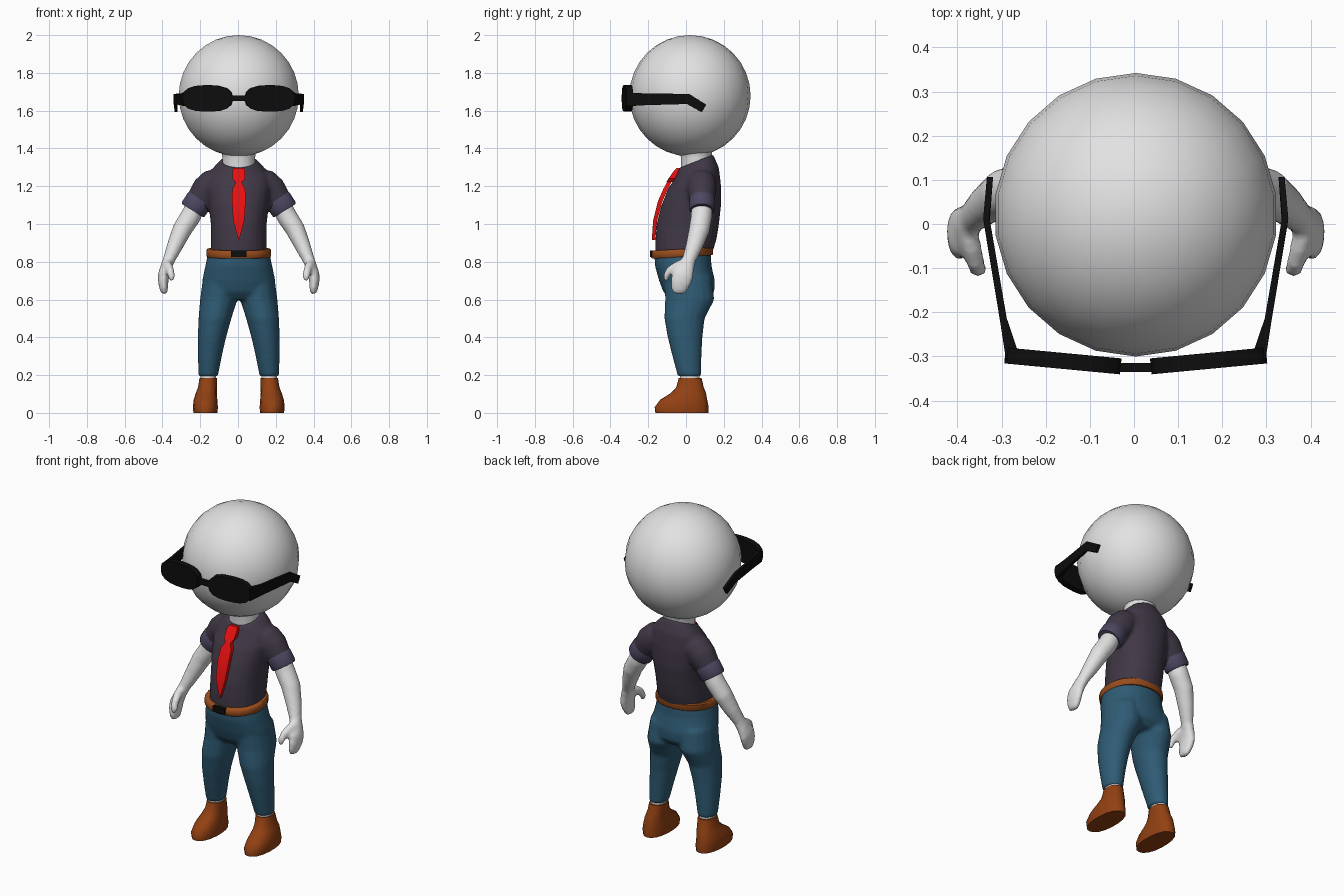
import bpy, bmesh, math
from mathutils import Vector

CX = 0.004                       # the figure sits a hair right of centre
Y, Z = Vector((0, 1, 0)), Vector((0, 0, 1))


def material(name, rgb):
    m = bpy.data.materials.new(name)
    m.diffuse_color = (*rgb, 1)
    return m


SKIN = material("pale_grey", (0.76, 0.76, 0.76))
SHIRT = material("dark_plum", (0.052, 0.040, 0.062))
CUFF = material("muted_purple", (0.075, 0.062, 0.12))
PANTS = material("denim_blue", (0.028, 0.105, 0.175))
LEATHER = material("belt_brown", (0.32, 0.075, 0.012))
SHOE = material("shoe_brown", (0.29, 0.052, 0.006))
RED = material("tie_red", (0.8, 0.005, 0.005))
BLACK = material("black", (0.004, 0.004, 0.004))


def add_loft(bm, sections, side=1, n=16, ref=None, power=2.0):
    """Skin closed rings through sections (x, y, z, a, b[, slope]).
    ref None: horizontal rings, slope = dz/dy; otherwise rings square to the path."""
    rings = []
    pts = [Vector(s[:3]) for s in sections]
    grow = math.sqrt(2) if n == 4 else 1
    for k, s in enumerate(sections):
        if ref is None:
            u, v = Vector((1, 0, 0)), Vector((0, 1, s[5] if len(s) > 5 else 0))
        else:
            t = (pts[min(k + 1, len(pts) - 1)] - pts[max(k - 1, 0)]).normalized()
            u = ref.cross(t).normalized()
            v = t.cross(u)
        ring = []
        for i in range(n):
            ang = 2 * math.pi * (i + 0.5) / n
            c, d = math.cos(ang), math.sin(ang)
            r = grow / (abs(c) ** power + abs(d) ** power) ** (1 / power)
            p = pts[k] + u * (c * r * s[3]) + v * (d * r * s[4])
            ring.append(bm.verts.new((p.x * side, p.y, p.z)))
        rings.append(ring)
    for lo, hi in zip(rings, rings[1:]):
        for i in range(n):
            j = (i + 1) % n
            bm.faces.new((lo[i], lo[j], hi[j], hi[i]))
    bm.faces.new(rings[0])
    bm.faces.new(rings[-1])


def part(name, mat, lofts, blend=0, angle=45):
    """lofts: list of (sections, mirrored, options). blend: fuse the lofts smoothly."""
    bm = bmesh.new()
    for sections, mirrored, opts in lofts:
        for side in ((1, -1) if mirrored else (1,)):
            add_loft(bm, sections, side, **opts)
    bmesh.ops.recalc_face_normals(bm, faces=bm.faces)
    me = bpy.data.meshes.new(name)
    bm.to_mesh(me)
    bm.free()
    me.materials.append(mat)
    for p in me.polygons:
        p.use_smooth = True
    me.set_sharp_from_angle(angle=math.radians(angle))
    ob = bpy.data.objects.new(name, me)
    ob.location.x = CX
    bpy.context.collection.objects.link(ob)
    if blend:
        rm = ob.modifiers.new("fuse", 'REMESH')
        rm.mode, rm.voxel_size, rm.use_smooth_shade = 'VOXEL', 0.011, True
        sm = ob.modifiers.new("relax", 'SMOOTH')
        sm.factor, sm.iterations = 0.5, blend
    return ob


# Head
bpy.ops.mesh.primitive_uv_sphere_add(segments=22, ring_count=16, radius=0.321,
                                     location=(CX, 0.021, 1.679))
head = bpy.context.object
head.name = "head"
head.data.materials.append(SKIN)
bpy.ops.object.shade_smooth()

# Neck
part("neck", SKIN, [([(0, 0.055, 1.26, 0.09, 0.085), (0, 0.055, 1.35, 0.088, 0.083),
                      (0, 0.052, 1.385, 0.093, 0.088), (0, 0.045, 1.42, 0.12, 0.12)],
                     False, {})])

# Shirt: torso and short sleeves fused
torso = [(0, -0.010, 0.845, 0.148, 0.152, 0.06), (0, 0.000, 0.92, 0.147, 0.162),
         (0, 0.010, 1.00, 0.148, 0.165), (0, 0.028, 1.10, 0.160, 0.158),
         (0, 0.045, 1.20, 0.170, 0.140, 0.1), (0, 0.057, 1.27, 0.155, 0.117, 0.25),
         (0, 0.054, 1.305, 0.125, 0.102, 0.35), (0, 0.052, 1.332, 0.096, 0.092, 0.4)]
sleeve = [(0.09, 0.075, 1.235, 0.06, 0.07), (0.135, 0.08, 1.215, 0.08, 0.08),
          (0.17, 0.085, 1.18, 0.082, 0.078), (0.205, 0.085, 1.13, 0.072, 0.068),
          (0.23, 0.085, 1.09, 0.066, 0.062)]
part("shirt", SHIRT, [(torso, False, {"n": 24, "power": 2.2}),
                      (sleeve, True, {"ref": Y})], blend=5)

# Rolled sleeve cuffs
part("sleeve_cuffs", CUFF, [([(0.203, 0.085, 1.135, 0.070, 0.066),
                              (0.208, 0.085, 1.127, 0.074, 0.069),
                              (0.240, 0.084, 1.079, 0.073, 0.068),
                              (0.245, 0.084, 1.071, 0.068, 0.063)],
                             True, {"ref": Y})])

# Arms with mitten hands and thumbs
arm = [(0.215, 0.085, 1.12, 0.050, 0.055), (0.255, 0.082, 1.04, 0.055, 0.057),
       (0.300, 0.070, 0.97, 0.052, 0.055), (0.340, 0.042, 0.88, 0.042, 0.045),
       (0.370, 0.015, 0.81, 0.032, 0.036), (0.386, 0.000, 0.77, 0.030, 0.045),
       (0.398, -0.018, 0.73, 0.030, 0.058), (0.400, -0.028, 0.69, 0.027, 0.054),
       (0.396, -0.038, 0.65, 0.021, 0.043), (0.393, -0.040, 0.63, 0.012, 0.028)]
thumb = [(0.386, 0.00, 0.795, 0.025, 0.025), (0.373, -0.05, 0.778, 0.024, 0.024),
         (0.363, -0.085, 0.755, 0.022, 0.022), (0.357, -0.104, 0.725, 0.019, 0.019),
         (0.354, -0.108, 0.700, 0.012, 0.012)]
part("arms", SKIN, [(arm, True, {"ref": Y}), (thumb, True, {"ref": Y, "n": 10})], blend=2)

# Trousers: hips and legs fused
hips = [(0, -0.018, 0.85, 0.163, 0.150), (0, -0.015, 0.78, 0.177, 0.150),
        (0, 0.005, 0.70, 0.194, 0.148), (0, 0.015, 0.64, 0.190, 0.135),
        (0, 0.015, 0.60, 0.120, 0.10)]
leg = [(0.100, 0.010, 0.72, 0.090, 0.125), (0.106, 0.020, 0.60, 0.100, 0.132),
       (0.126, -0.008, 0.50, 0.088, 0.108), (0.142, -0.005, 0.40, 0.076, 0.093),
       (0.153, 0.005, 0.30, 0.064, 0.078), (0.162, 0.018, 0.193, 0.052, 0.062)]
part("trousers", PANTS, [(hips, False, {"n": 24, "power": 2.2}), (leg, True, {})], blend=5)

# Belt and buckle
part("belt", LEATHER, [([(0, -0.020, 0.826, 0.167, 0.160, 0.06),
                         (0, -0.020, 0.832, 0.172, 0.165, 0.06),
                         (0, -0.020, 0.862, 0.172, 0.165, 0.06),
                         (0, -0.020, 0.868, 0.166, 0.159, 0.06)],
                        False, {"n": 24, "power": 2.2})])
part("buckle", BLACK, [([(0, -0.178, 0.825, 0.040, 0.012),
                         (0, -0.178, 0.860, 0.040, 0.012)], False, {"n": 4})])

# Ankles and shoes
part("ankles", SKIN, [([(0.162, 0.020, 0.16, 0.042, 0.053),
                        (0.162, 0.020, 0.215, 0.042, 0.053)], True, {})])
shoe = [(0.176, -0.022, 0.0, 0.064, 0.140), (0.177, -0.023, 0.03, 0.067, 0.143),
        (0.176, -0.012, 0.07, 0.063, 0.124), (0.172, 0.013, 0.105, 0.056, 0.093),
        (0.166, 0.021, 0.135, 0.050, 0.073), (0.162, 0.022, 0.185, 0.046, 0.060)]
part("shoes", SHOE, [(shoe, True, {"n": 18, "power": 2.3})])

# Tie: knot and blade follow the chest
knot = [(0, -0.088, 1.222, 0.020, 0.016), (0, -0.075, 1.240, 0.033, 0.018),
        (0, -0.045, 1.283, 0.033, 0.018), (0, -0.036, 1.296, 0.026, 0.014)]
blade = [(0, -0.172, 0.915, 0.002, 0.009), (0, -0.163, 1.02, 0.030, 0.011),
         (0, -0.137, 1.12, 0.036, 0.012), (0, -0.108, 1.185, 0.034, 0.012),
         (0, -0.086, 1.228, 0.012, 0.012)]
part("tie", RED, [(knot, False, {"n": 4}), (blade, False, {"n": 4})], angle=30)

# Sunglasses: thick lenses, bridge and bent temples
lens = [(0.1633, -0.292, 1.665, 0.132, 0.070), (0.1667, -0.328, 1.665, 0.132, 0.070)]
bridge = [(-0.04, -0.325, 1.665, 0.010, 0.015), (0.04, -0.325, 1.665, 0.010, 0.015)]
temple = [(0.278, -0.305, 1.660, 0.016, 0.036), (0.300, -0.215, 1.660, 0.008, 0.031),
          (0.338, 0.010, 1.662, 0.007, 0.027), (0.331, 0.095, 1.612, 0.007, 0.023)]
part("sunglasses", BLACK, [(lens, True, {"n": 20, "ref": Z, "power": 2.7}),
                           (bridge, False, {"n": 4, "ref": Z}),
                           (temple, True, {"n": 4, "ref": Z})], angle=30)
